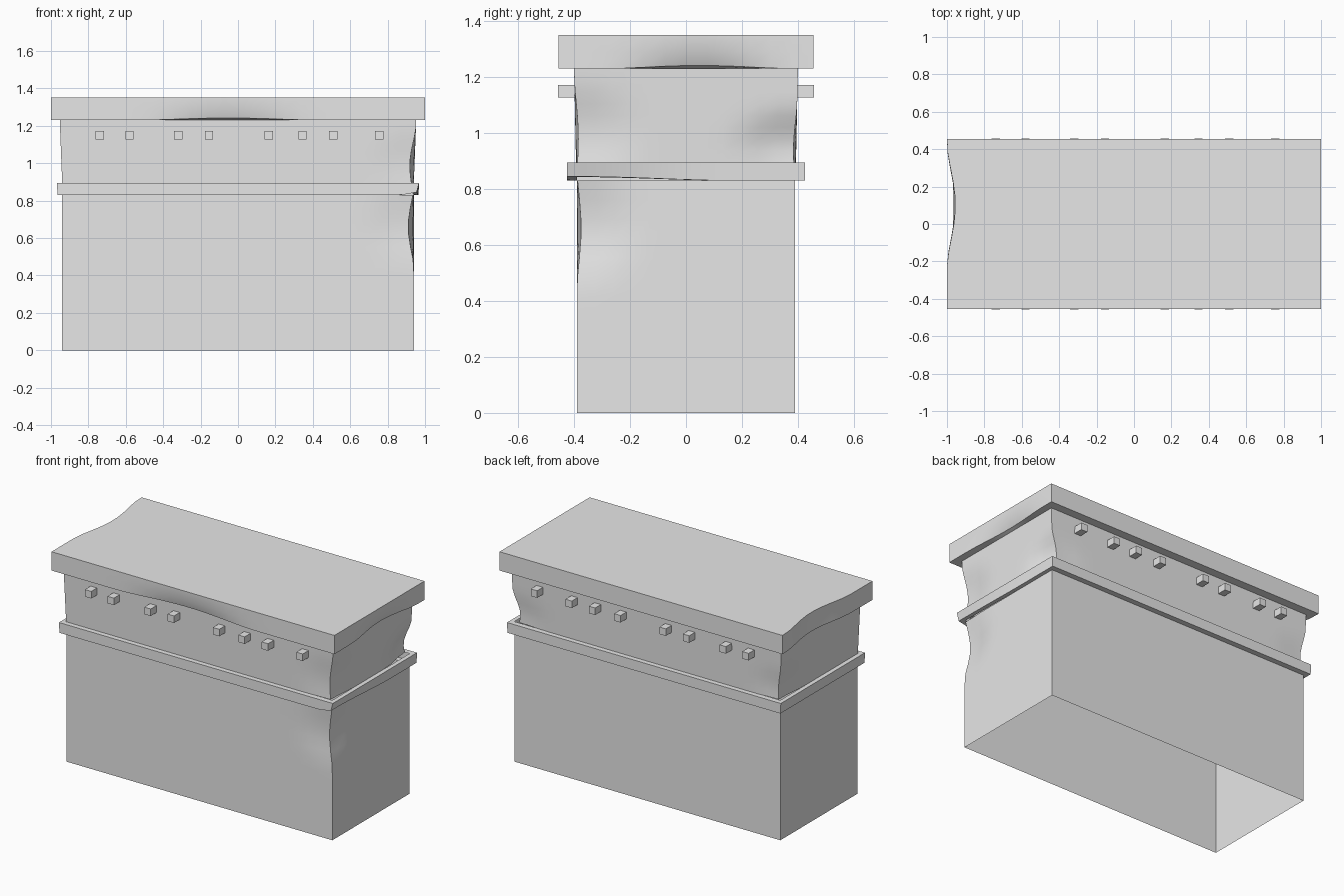
import bpy, bmesh
from math import radians
from mathutils import Vector

if "Cube" in bpy.data.objects:
    bpy.data.objects.remove(bpy.data.objects["Cube"], do_unlink=True)

stone = bpy.data.materials.new("pale stone")
stone.use_nodes = True
stone.diffuse_color = (0.8, 0.8, 0.8, 1)
stone.node_tree.nodes["Principled BSDF"].inputs["Base Color"].default_value = (0.8, 0.8, 0.8, 1)


def outline(hx, hy, z, nx=24, ny=12):
    """Evenly divided rectangle, anticlockwise from the front right corner."""
    corners = [(-hx, -hy), (hx, -hy), (hx, hy), (-hx, hy)]
    points = []
    for i, n in enumerate((nx, ny, nx, ny)):
        a, b = Vector(corners[i]), Vector(corners[(i + 1) % 4])
        points += [(*a.lerp(b, k / n), z) for k in range(n)]
    return points


def finish(name, bm):
    mesh = bpy.data.meshes.new(name)
    bm.to_mesh(mesh)
    bm.free()
    mesh.materials.append(stone)
    obj = bpy.data.objects.new(name, mesh)
    bpy.context.collection.objects.link(obj)
    bpy.ops.object.select_all(action='DESELECT')
    obj.select_set(True)
    bpy.context.view_layer.objects.active = obj
    bpy.ops.object.shade_smooth_by_angle(angle=radians(30))
    return obj


def tier(name, levels, dents=(), lid=False):
    """Stack rectangular outlines into a hollow tier, then press in the dents.
    A dent is (centre, reach per axis, push)."""
    bm = bmesh.new()
    rings = [[bm.verts.new(p) for p in outline(*level)] for level in levels]
    for low, high in zip(rings, rings[1:]):
        for i in range(len(low)):
            j = (i + 1) % len(low)
            bm.faces.new((low[i], low[j], high[j], high[i]))
    if lid:
        bm.faces.new(rings[-1])
    for v in bm.verts:
        start = v.co.copy()
        for centre, reach, push in dents:
            d2 = sum(((start[k] - centre[k]) / reach[k]) ** 2 for k in range(3))
            if d2 < 1:
                v.co += Vector(push) * (1 - d2) ** 2
    return finish(name, bm)


def wall(bottom, top, hx0, hy0, hx1, hy1, steps):
    return [(hx0 + (hx1 - hx0) * t, hy0 + (hy1 - hy0) * t, bottom + (top - bottom) * t)
            for t in (k / steps for k in range(steps + 1))]


# Hollow main body, worn near the front left corner
tier("lower_wall", wall(0, 0.83, 0.94, 0.39, 0.94, 0.39, 12),
     [((0.94, -0.39, 0.66), (0.3, 0.25, 0.22), (-0.03, 0.015, 0))])

# Projecting ledge
tier("ledge", [(0.94, 0.39, 0.83), (0.965, 0.425, 0.83), (0.968, 0.425, 0.895), (0.94, 0.39, 0.895)],
     [((0.965, -0.425, 0.83), (0.1, 0.6, 0.04), (-0.01, 0, 0.015))])

# Upper wall, flaring slightly with worn corners
tier("upper_wall", wall(0.895, 1.23, 0.94, 0.393, 0.953, 0.4, 8),
     [((0.94, 0.39, 0.95), (0.25, 0.25, 0.16), (-0.04, -0.01, 0)),
      ((-0.94, 0.39, 0.96), (0.2, 0.25, 0.16), (0.02, -0.01, 0)),
      ((0.94, -0.39, 1.0), (0.25, 0.25, 0.2), (-0.025, 0.01, 0))])

# Roof slab, chipped in on the right end and along its lower edges
tier("roof_slab", [(0.94, 0.39, 1.23), (1, 0.455, 1.23), (1, 0.455, 1.29), (1, 0.455, 1.35)],
     [((-1, 0.1, 1.3), (0.05, 0.34, 0.3), (0.047, 0, 0)),
      ((1, 0.05, 1.22), (0.05, 0.34, 0.09), (-0.03, 0, 0.012)),
      ((-0.05, -0.455, 1.22), (0.5, 0.05, 0.09), (0, 0.02, 0.012))], lid=True)

# Rows of square beam ends on the front and back
beam_x = (-0.74, -0.58, -0.32, -0.155, 0.165, 0.345, 0.51, 0.755)
for side, label in ((-1, "front"), (1, "back")):
    for i, x in enumerate(beam_x):
        bm = bmesh.new()
        bmesh.ops.create_cube(bm, size=1)
        bmesh.ops.scale(bm, vec=(0.045, 0.07, 0.045), verts=bm.verts)
        bmesh.ops.translate(bm, vec=(x, side * 0.422, 1.15), verts=bm.verts)
        finish(f"{label}_beam_end_{i + 1}", bm)
